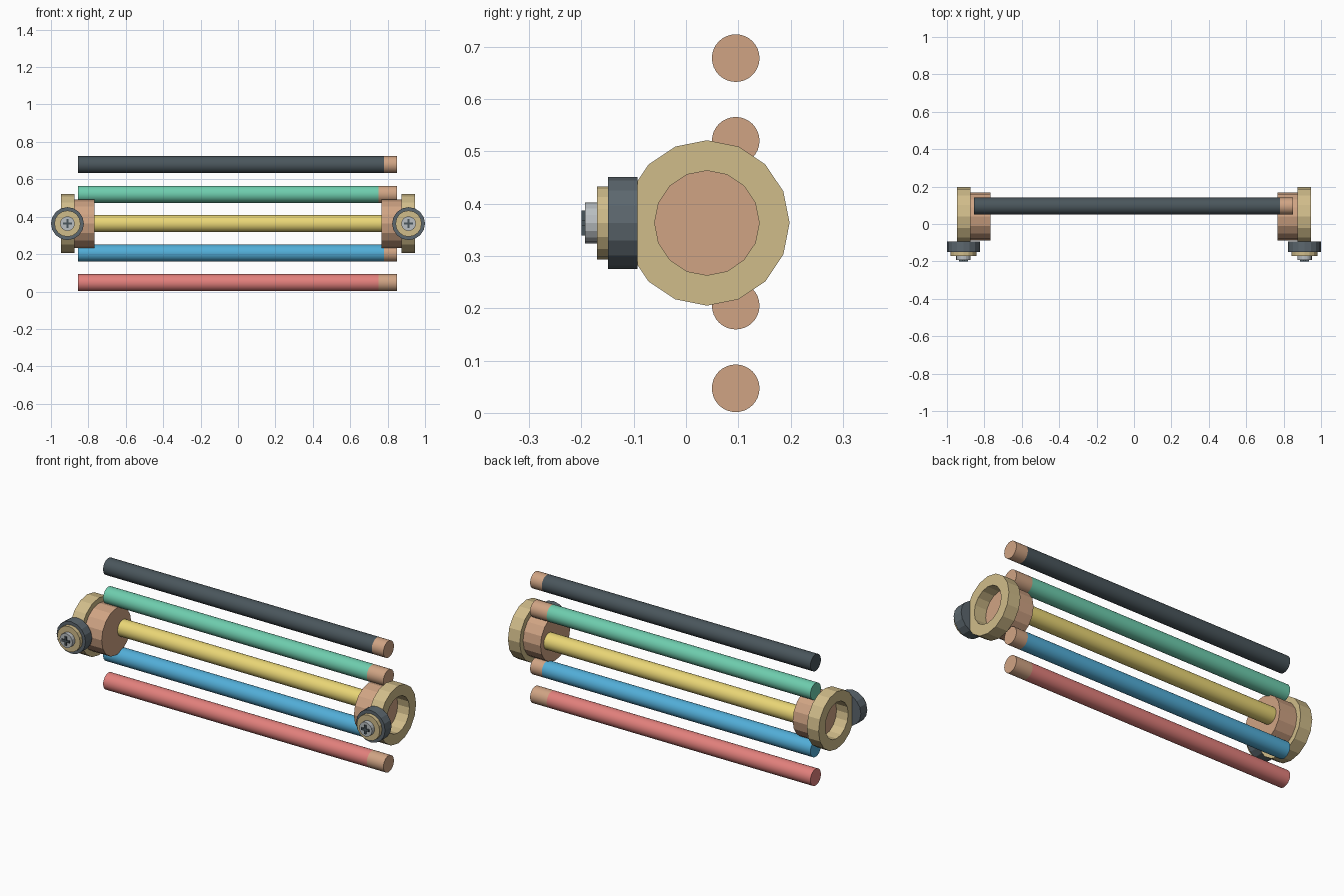
import bpy, bmesh, math
from mathutils import Vector

if "Cube" in bpy.data.objects:
    bpy.data.objects.remove(bpy.data.objects["Cube"])


def material(name, rgb):
    lin = [(c / 255 / 12.92 if c < 11 else ((c / 255 + 0.055) / 1.055) ** 2.4) for c in rgb]
    m = bpy.data.materials.new(name)
    m.diffuse_color = (*lin, 1)
    m.use_nodes = True
    m.node_tree.nodes["Principled BSDF"].inputs["Base Color"].default_value = m.diffuse_color
    return m


COPPER = material("copper", (208, 164, 132))
BRASS = material("brass", (208, 188, 138))
SLATE = material("slate", (92, 103, 110))
CHARCOAL = material("charcoal", (74, 86, 92))
STEEL = material("steel", (185, 190, 193))
RED = material("red", (226, 128, 124))
BLUE = material("blue", (82, 174, 216))
YELLOW = material("yellow", (234, 214, 118))
GREEN = material("green", (110, 205, 174))


def finish(bm, name, mats):
    bmesh.ops.recalc_face_normals(bm, faces=bm.faces)
    mesh = bpy.data.meshes.new(name)
    bm.to_mesh(mesh)
    bm.free()
    ob = bpy.data.objects.new(name, mesh)
    bpy.context.collection.objects.link(ob)
    for m in mats:
        mesh.materials.append(m)
    return ob


def lathe(name, profile, axis, centre, mats, sides=16, closed=False, mat_ids=None):
    """Spin (radius, position) points around the x or y axis; cap unless closed."""
    bm = bmesh.new()
    rings = []
    for r, t in profile:
        ring = []
        for i in range(sides):
            a = 2 * math.pi * i / sides
            u, v = r * math.cos(a), r * math.sin(a)
            p = Vector((t, u, v)) if axis == "x" else Vector((u, t, v))
            ring.append(bm.verts.new(p + Vector(centre)))
        rings.append(ring)
    pairs = list(zip(rings, rings[1:])) + ([(rings[-1], rings[0])] if closed else [])
    for k, (a, b) in enumerate(pairs):
        for i in range(sides):
            j = (i + 1) % sides
            f = bm.faces.new((a[i], a[j], b[j], b[i]))
            f.material_index = mat_ids[k] if mat_ids else 0
    if not closed:
        bm.faces.new(rings[0])
        bm.faces.new(rings[-1]).material_index = mat_ids[-1] if mat_ids else 0
    return finish(bm, name, mats)


Z = 0.363

# five coloured rods with copper tips on the right end
rods = [("red", RED, 0.047, 0.75), ("blue", BLUE, 0.205, 0.78), ("yellow", YELLOW, Z, 0.78),
        ("green", GREEN, 0.52, 0.75), ("charcoal", CHARCOAL, 0.678, 0.78)]
for label, mat, z, split in rods:
    rod = lathe(label + "_rod", [(0.0455, -0.856), (0.0455, split), (0.0455, 0.851)], "x",
                (0, 0.095, z), [mat, COPPER], sides=32, mat_ids=[0, 1])
    bpy.ops.object.select_all(action="DESELECT")
    rod.select_set(True)
    bpy.context.view_layer.objects.active = rod
    bpy.ops.object.shade_smooth_by_angle(angle=math.radians(35))

for side, s in (("left", -1), ("right", 1)):
    # end hub and hollow ring
    lathe(side + "_hub", [(0.129, s * 0.768), (0.129, s * 0.875)], "x", (0, 0.04, Z), [COPPER])
    lathe(side + "_ring", [(0.158, s * 0.874), (0.158, s * 0.946), (0.1, s * 0.946), (0.1, s * 0.874)],
          "x", (0, 0.04, Z), [BRASS], closed=True)

    # stepped screw knob on the front
    c = (s * 0.912, 0, Z)
    lathe(side + "_knob_base", [(0.088, -0.093), (0.088, -0.149)], "y", c, [SLATE])
    lathe(side + "_knob_washer", [(0.07, -0.148), (0.07, -0.17)], "y", c, [BRASS])
    lathe(side + "_screw_head", [(0.039, -0.169), (0.039, -0.193)], "y", c, [STEEL])

    # raised cross on the screw head
    bm = bmesh.new()
    w, l = 0.006, 0.024
    pts = [(w, l), (w, w), (l, w)]
    outline = []
    for _ in range(4):
        outline += pts
        pts = [(z, -x) for x, z in pts]
    face = bm.faces.new([bm.verts.new((c[0] + x, -0.192, Z + z)) for x, z in outline])
    out = bmesh.ops.extrude_face_region(bm, geom=[face], use_keep_orig=True)
    bmesh.ops.translate(bm, vec=(0, -0.008, 0),
                        verts=[g for g in out["geom"] if isinstance(g, bmesh.types.BMVert)])
    finish(bm, side + "_screw_cross", [CHARCOAL])
